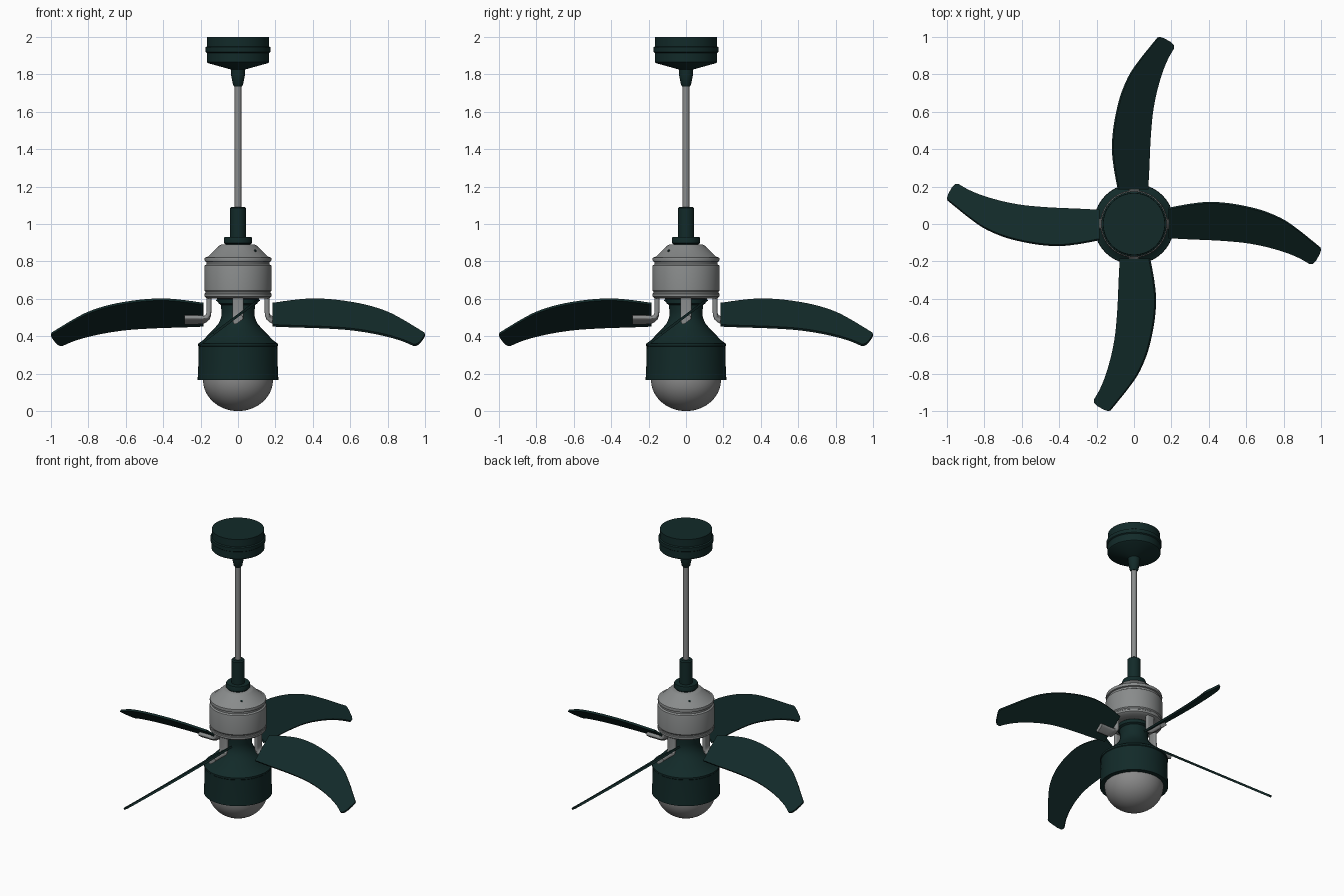
import bpy, bmesh, math
from mathutils import Vector, Matrix

if "Cube" in bpy.data.objects:
    bpy.data.objects.remove(bpy.data.objects["Cube"])


def material(name, rgb):
    m = bpy.data.materials.new(name)
    m.diffuse_color = (*rgb, 1)
    m.use_nodes = True
    m.node_tree.nodes["Principled BSDF"].inputs["Base Color"].default_value = m.diffuse_color
    return m


GREEN = material("dark_green", (0.006, 0.023, 0.022))
GREY = material("metal_grey", (0.25, 0.26, 0.26))
GLASS = material("glass_grey", (0.25, 0.25, 0.25))


def finish(name, bm, mat, angle=35):
    bmesh.ops.recalc_face_normals(bm, faces=bm.faces[:])
    me = bpy.data.meshes.new(name)
    bm.to_mesh(me)
    bm.free()
    ob = bpy.data.objects.new(name, me)
    bpy.context.collection.objects.link(ob)
    me.materials.append(mat)
    bpy.ops.object.select_all(action='DESELECT')
    ob.select_set(True)
    bpy.context.view_layer.objects.active = ob
    bpy.ops.object.shade_smooth_by_angle(angle=math.radians(angle))
    return ob


def loft(bm, rings):
    """Skin closed rings of points and cap both ends."""
    vs = [[bm.verts.new(p) for p in r] for r in rings]
    n = len(vs[0])
    for a, b in zip(vs, vs[1:]):
        for i in range(n):
            j = (i + 1) % n
            bm.faces.new((a[i], a[j], b[j], b[i]))
    bm.faces.new(vs[0])
    bm.faces.new(vs[-1])


def lathe(name, profile, mat, n=64):
    bm = bmesh.new()
    loft(bm, [[(r * math.cos(2 * math.pi * i / n), r * math.sin(2 * math.pi * i / n), z)
               for i in range(n)] for r, z in profile])
    return finish(name, bm, mat)


# Ceiling canopy, rod and coupler
lathe("ceiling_canopy", [(.165, 2), (.166, 1.95), (.174, 1.945), (.174, 1.92), (.167, 1.915),
                         (.167, 1.866), (.16, 1.86), (.045, 1.828), (.038, 1.825),
                         (.036, 1.79), (.027, 1.745), (.02, 1.735)], GREEN)
lathe("down_rod", [(.018, 1.76), (.018, 1.05)], GREY, 32)
lathe("rod_coupler", [(.034, 1.092), (.042, 1.085), (.042, .93), (.073, .93), (.075, .925),
                      (.075, .898), (.068, .893), (.068, .885)], GREEN)

# Motor housing
lathe("motor_housing", [(.09, .89), (.1, .884), (.16, .826), (.177, .82), (.179, .812),
                        (.177, .8), (.168, .797), (.168, .785), (.178, .778), (.18, .77),
                        (.18, .645), (.175, .638), (.175, .63), (.179, .626), (.179, .612),
                        (.165, .602), (.1, .6)], GREY)

# Lamp shade and glass bowl
lathe("lamp_shade", [(.1, .602), (.105, .597), (.105, .575), (.092, .568), (.088, .53),
                     (.09, .5), (.104, .468), (.13, .437), (.165, .402), (.2, .366),
                     (.214, .36), (.214, .348), (.21, .344), (.212, .25), (.216, .165)], GREEN)
lathe("glass_bowl", [(.187 * math.cos(t), .167 - .167 * math.sin(t))
                     for t in [k * math.pi / 2 / 16.3 for k in range(-1, 17)]], GLASS)

# Two small screws on the motor cone
for k, a in enumerate((-45, 135)):
    bm = bmesh.new()
    bmesh.ops.create_cone(bm, cap_ends=True, segments=12, radius1=.006, radius2=.006, depth=.012)
    bm.transform(Matrix.Rotation(math.radians(a), 4, 'Z') @ Matrix.Translation((.13, 0, .856))
                 @ Matrix.Rotation(math.radians(45), 4, 'Y'))
    finish(f"motor_screw_{k + 1}", bm, GREEN)

# Blade outline seen from above, pointing along +x
OUTLINE_LOW = [(.185, -.072), (.3, -.078), (.4, -.082), (.5, -.088), (.6, -.098), (.7, -.117),
               (.8, -.145), (.88, -.177), (.94, -.211)]
OUTLINE_HIGH = [(.998, -.13), (.94, -.083), (.88, -.035), (.8, .02), (.7, .064), (.6, .091),
                (.5, .108), (.4, .114), (.3, .104), (.185, .083)]
TIP = [(.958, -.208), (.975, -.19), (.992, -.158), (.999, -.14)]
SLOPE = .75


def smooth_path(pts, steps=4):
    p = [Vector(q) for q in pts]
    p = [2 * p[0] - p[1]] + p + [2 * p[-1] - p[-2]]
    out = []
    for a, b, c, d in zip(p, p[1:], p[2:], p[3:]):
        for s in range(steps):
            t = s / steps
            out.append(.5 * (2 * b + (c - a) * t + (2 * a - 5 * b + 4 * c - d) * t * t
                             + (3 * b - a - 3 * c + d) * t ** 3))
    return out + [p[-2]]


outline = smooth_path(OUTLINE_LOW) + [Vector(q) for q in TIP] + smooth_path(OUTLINE_HIGH)
normal = Vector((0, -SLOPE, 1)).normalized()

# Bracket path (x, z, twist 0..1) from the motor down and out under the blade
BRACKET = [(.155, .612, 0), (.155, .535, 0), (.157, .515, .1), (.164, .5, .3), (.177, .491, .6),
           (.195, .488, .9), (.215, .488, 1), (.28, .488, 1), (.287, .488, 1)]

for k in range(4):
    turn = Matrix.Rotation(k * math.pi / 2, 4, 'Z')

    # Flat tilted blade
    bm = bmesh.new()
    base = [Vector((p.x, p.y, .511 + SLOPE * p.y)) for p in outline]
    loft(bm, [[p + normal * s for p in base] for s in (-.007, .007)])
    bm.transform(turn)
    finish(f"blade_{k + 1}", bm, GREEN)

    # Twisted strip bracket
    bm = bmesh.new()
    rings = []
    for i, (x, z, tw) in enumerate(BRACKET):
        a, b = BRACKET[max(i - 1, 0)], BRACKET[min(i + 1, len(BRACKET) - 1)]
        tan = Vector((b[0] - a[0], 0, b[1] - a[1])).normalized()
        ang = tw * math.atan(SLOPE)
        side = Vector((0, 1, 0))
        up = tan.cross(side)
        w = side * math.cos(ang) - up * math.sin(ang) * (1 if up.z < 0 else -1)
        h = tan.cross(w)
        ring = []
        for j in range(20):
            t = 2 * math.pi * j / 20
            c, s = math.cos(t), math.sin(t)
            ring.append(Vector((x, 0, z))
                        + w * .03 * math.copysign(abs(c) ** .5, c)
                        + h * .013 * math.copysign(abs(s) ** .5, s))
        rings.append(ring)
    loft(bm, rings)
    bm.transform(turn)
    finish(f"blade_bracket_{k + 1}", bm, GREY)
